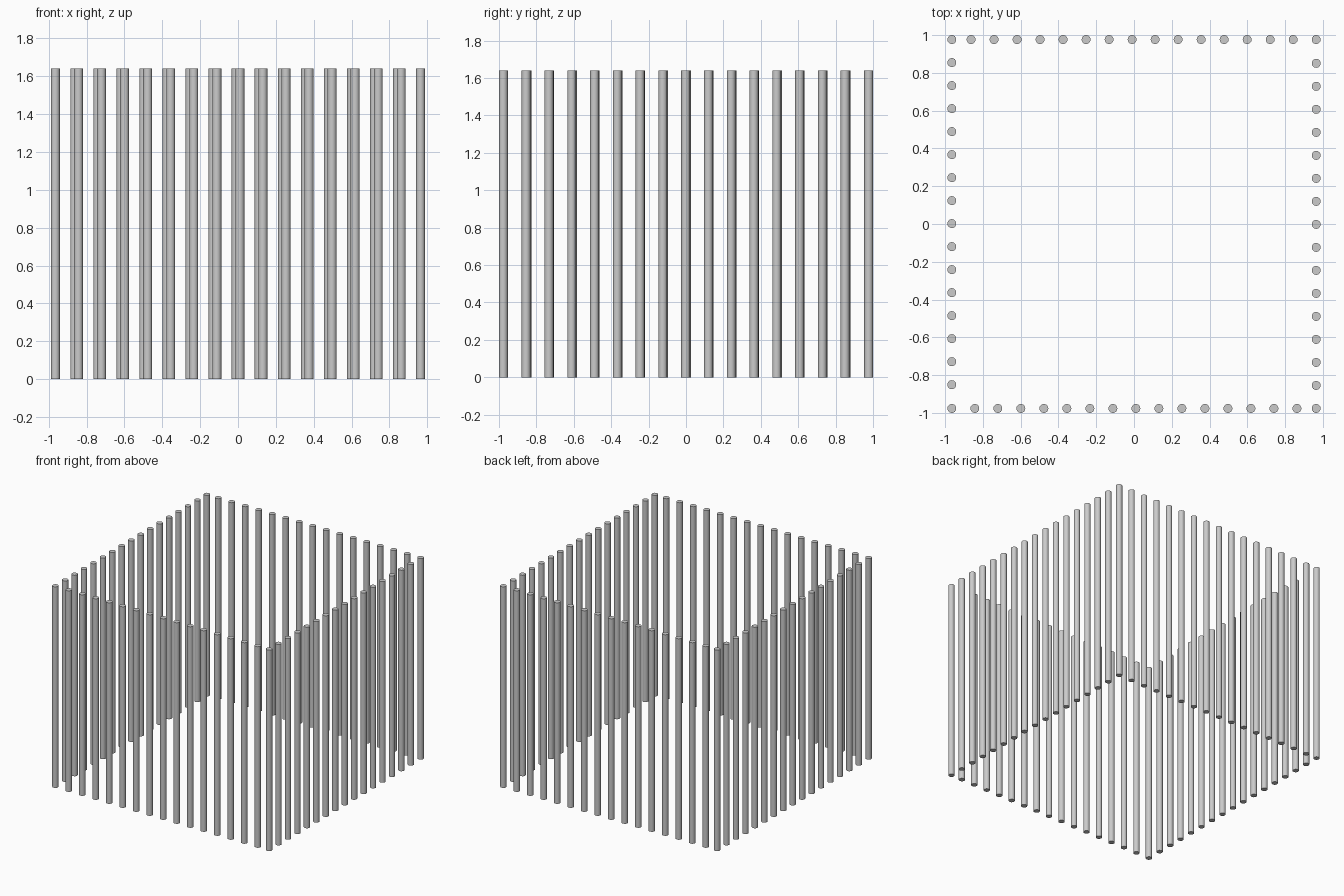
import bpy
import math
from mathutils import Vector

cube = bpy.data.objects.get("Cube")
if cube:
    bpy.data.objects.remove(cube, do_unlink=True)

RADIUS = 0.0235
HEIGHT = 1.64
STEP = 0.1218
HALF_X = 0.9645
HALF_Y = 0.9765
BARS_PER_SIDE = 16

# One smooth round bar whose mesh every other bar shares
bpy.ops.mesh.primitive_cylinder_add(vertices=32, radius=RADIUS, depth=HEIGHT)
template = bpy.context.object
bpy.ops.object.shade_smooth_by_angle(angle=math.radians(40))
bar_mesh = template.data
bar_mesh.name = "round_bar"
bpy.data.objects.remove(template, do_unlink=True)


def add_side(name, start, direction):
    """Row of upright bars, starting on a corner and stepping along one side."""
    for i in range(BARS_PER_SIDE):
        bar = bpy.data.objects.new(f"{name}_bar_{i + 1}", bar_mesh)
        bar.location = Vector(start) + Vector(direction) * STEP * i
        bpy.context.collection.objects.link(bar)


# Four sides run around the enclosure, each owning its starting corner
mid = HEIGHT / 2
add_side("front", (-HALF_X, -HALF_Y, mid), (1, 0, 0))
add_side("left", (HALF_X, -HALF_Y, mid), (0, 1, 0))
add_side("back", (HALF_X, HALF_Y, mid), (-1, 0, 0))
add_side("right", (-HALF_X, HALF_Y, mid), (0, -1, 0))
